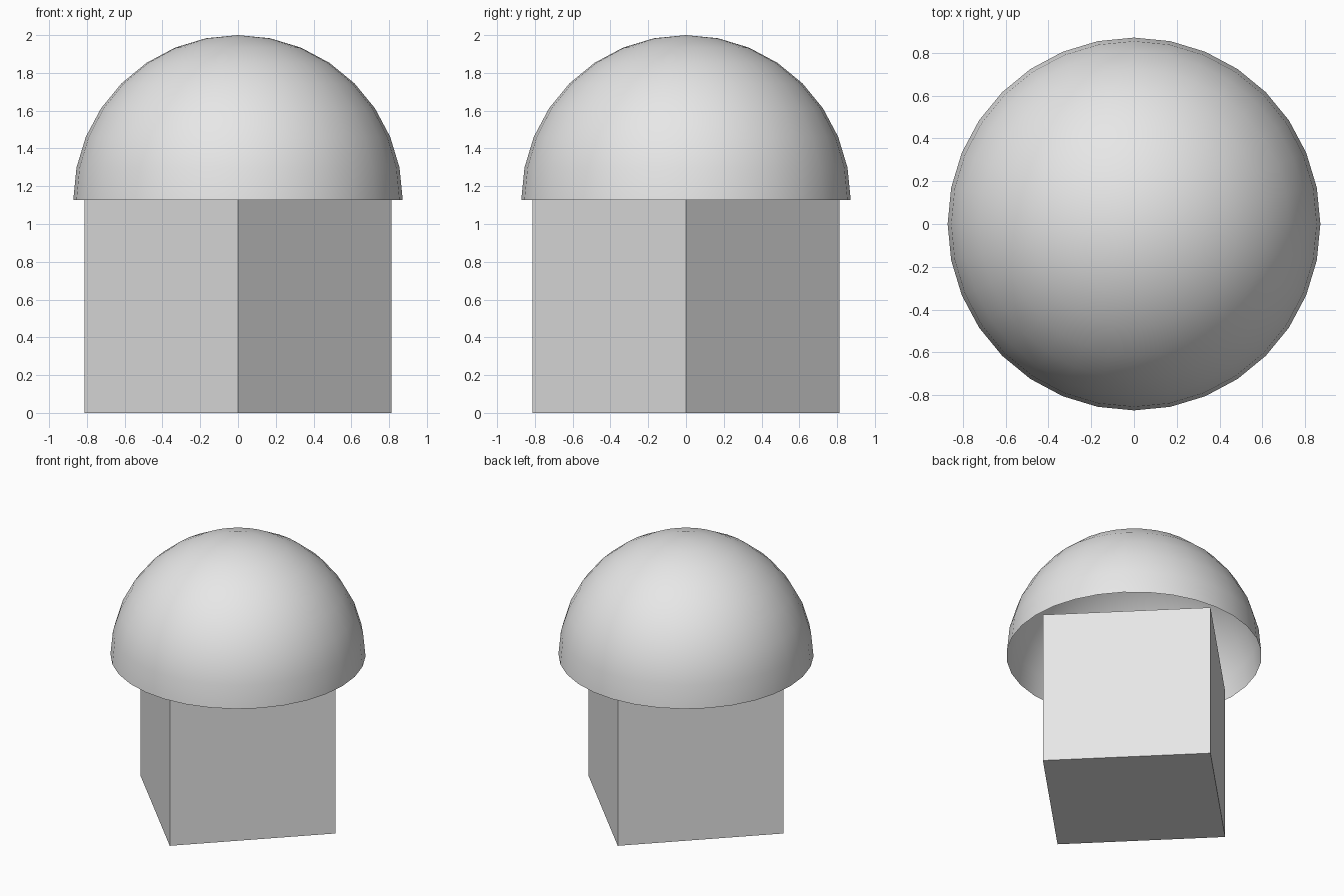
import bpy
import bmesh
import math

cube = bpy.data.objects.get("Cube")
if cube:
    bpy.data.objects.remove(cube, do_unlink=True)

grey = bpy.data.materials.new("light_grey")
grey.use_nodes = True
grey.diffuse_color = (0.8, 0.8, 0.8, 1)
grey.node_tree.nodes["Principled BSDF"].inputs["Base Color"].default_value = (0.8, 0.8, 0.8, 1)

RADIUS = 0.872
RIM_Z = 2 - RADIUS
SIDE = 1.15


def add_object(name, bm, smooth):
    mesh = bpy.data.meshes.new(name)
    for face in bm.faces:
        face.smooth = smooth
    bm.to_mesh(mesh)
    bm.free()
    mesh.materials.append(grey)
    obj = bpy.data.objects.new(name, mesh)
    bpy.context.collection.objects.link(obj)
    return obj


# Square base, turned so its corners lie on the axes
bm = bmesh.new()
bmesh.ops.create_cube(bm, size=SIDE)
base = add_object("base_block", bm, False)
base.location.z = SIDE / 2
base.rotation_euler.z = math.radians(45)

# Hollow half-sphere cap, open underneath
bm = bmesh.new()
bmesh.ops.create_uvsphere(bm, u_segments=32, v_segments=16, radius=RADIUS)
lower = [v for v in bm.verts if v.co.z < -0.01]
bmesh.ops.delete(bm, geom=lower, context='VERTS')
dome = add_object("dome", bm, True)
dome.location.z = RIM_Z
